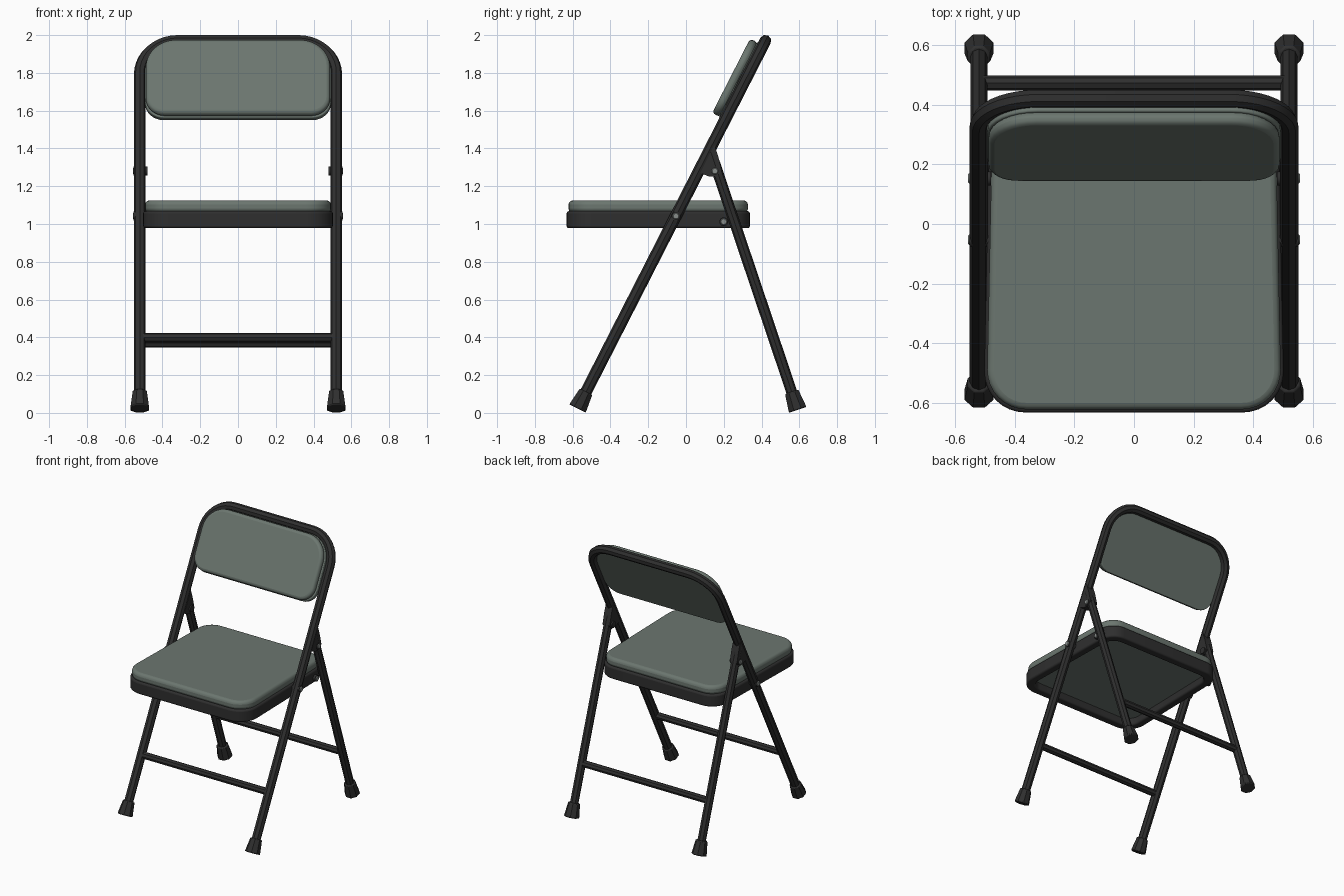
import bpy, bmesh
from math import sin, cos, pi, atan
from mathutils import Matrix, Vector

if "Cube" in bpy.data.objects:
    bpy.data.objects.remove(bpy.data.objects["Cube"])


def material(name, rgb, rough):
    m = bpy.data.materials.new(name)
    m.use_nodes = True
    m.diffuse_color = (*rgb, 1)
    node = m.node_tree.nodes["Principled BSDF"]
    node.inputs["Base Color"].default_value = (*rgb, 1)
    node.inputs["Roughness"].default_value = rough
    return m


BLACK = material("black_metal", (0.028, 0.028, 0.028), 0.5)
GREEN = material("grey_green_vinyl", (0.148, 0.182, 0.16), 0.7)
STEEL = material("rivet_steel", (0.25, 0.27, 0.26), 0.4)


def smooth(ob):
    bpy.ops.object.select_all(action='DESELECT')
    ob.select_set(True)
    bpy.context.view_layer.objects.active = ob
    bpy.ops.object.shade_smooth_by_angle(angle=0.6)


def finish(bm, name, mat, matrix=Matrix(), bevel=0, segments=3):
    bmesh.ops.recalc_face_normals(bm, faces=bm.faces)
    me = bpy.data.meshes.new(name)
    bm.to_mesh(me)
    bm.free()
    me.transform(matrix)
    ob = bpy.data.objects.new(name, me)
    bpy.context.collection.objects.link(ob)
    me.materials.append(mat)
    if bevel:
        mod = ob.modifiers.new("soft_edge", 'BEVEL')
        mod.width, mod.segments = bevel, segments
        mod.limit_method, mod.angle_limit = 'ANGLE', 0.9
    smooth(ob)
    return ob


def tube(name, points, radius, mat=BLACK):
    cu = bpy.data.curves.new(name, 'CURVE')
    cu.dimensions = '3D'
    cu.bevel_depth, cu.bevel_resolution, cu.use_fill_caps = radius, 2, True
    sp = cu.splines.new('POLY')
    sp.points.add(len(points) - 1)
    for p, co in zip(sp.points, points):
        p.co = (*co, 1)
    ob = bpy.data.objects.new(name, cu)
    bpy.context.collection.objects.link(ob)
    cu.materials.append(mat)
    bpy.ops.object.select_all(action='DESELECT')
    ob.select_set(True)
    bpy.context.view_layer.objects.active = ob
    bpy.ops.object.convert(target='MESH')
    smooth(bpy.context.object)


def cone(name, a, b, r1, r2, sides, mat, bevel=0):
    # tapered prism from point a to point b
    a, b = Vector(a), Vector(b)
    d = b - a
    bm = bmesh.new()
    bmesh.ops.create_cone(bm, cap_ends=True, segments=sides, radius1=r1, radius2=r2, depth=d.length,
                          matrix=Matrix.Rotation(pi / sides, 4, 'Z'))
    turn = d.to_track_quat('Z', 'Y').to_matrix().to_4x4()
    finish(bm, name, mat, Matrix.Translation((a + b) / 2) @ turn, bevel, 2)


def outline(w, y0, y1, r_low, r_high, taper=0, n=8):
    # rounded rectangle, slightly narrower toward its high end
    corners = ((1, y1, r_high, 0), (-1, y1, r_high, 1), (-1, y0, r_low, 2), (1, y0, r_low, 3))
    pts = []
    for sx, y, r, q in corners:
        sy = 1 if y == y1 else -1
        for i in range(n + 1):
            t = (q + i / n) * pi / 2
            px, py = sx * (w - r) + r * cos(t), y - sy * r + r * sin(t)
            pts.append((px * (1 - taper * (py - y0) / (y1 - y0)), py))
    return pts


def slab(name, pts, z0, z1, mat, matrix=Matrix(), bevel=0, hole=None):
    bm = bmesh.new()
    rows = [[bm.verts.new((x, y, z)) for x, y in p] for p in (pts, hole) if p for z in (z0, z1)]
    if hole:
        order = (rows[0], rows[1], rows[3], rows[2], rows[0])
        pairs = list(zip(order, order[1:]))
    else:
        pairs = [(rows[0], rows[1])]
        bm.faces.new(rows[0])
        bm.faces.new(rows[1])
    for a, b in pairs:
        for i in range(len(a)):
            bm.faces.new((a[i - 1], a[i], b[i], b[i - 1]))
    return finish(bm, name, mat, matrix, bevel)


# Tilted plane of the front frame: local x, local y up the frame, local z forward
LEAN = atan(0.511)
up, fwd = Vector((0, sin(LEAN), cos(LEAN))), Vector((0, -cos(LEAN), sin(LEAN)))
pivot = Vector((0, -0.055, 1.04))
PLANE = Matrix.Translation(pivot) @ Matrix((Vector((1, 0, 0)), up, fwd)).transposed().to_4x4()


def on_frame(x, s, f=0):
    return PLANE @ Vector((x, s, f))


def on_rear(x, z):
    return Vector((x, 0.597 - 0.337 * z, z))


# Front frame: one bent tube forming both legs and the back hoop
X, R, TOP, FOOT = 0.52, 0.2, 1.045, -1.142
arc = [(X - R + R * cos(i * pi / 20), TOP - R + R * sin(i * pi / 20)) for i in range(11)]
path = [(X, FOOT + 0.03)] + arc
path += [(-x, s) for x, s in reversed(path)]
tube("front_frame", [on_frame(x, s) for x, s in path], 0.031)

# Crossbars
tube("front_crossbar", [on_frame(sx * X, -0.72) for sx in (-1, 1)], 0.025)
tube("rear_crossbar", [on_rear(sx * X, 0.37) for sx in (-1, 1)], 0.025)

# Legs, feet, hinges and rivets on both sides
for side, sx in (("left", 1), ("right", -1)):
    x = sx * X
    tube(side + "_rear_leg", [on_rear(x, 0.04), on_rear(x, 1.38)], 0.029)
    cone(side + "_front_foot", on_frame(x, FOOT), on_frame(x, FOOT + 0.1), 0.053, 0.04, 8, BLACK, 0.006)
    cone(side + "_rear_foot", on_rear(x, 0.016), on_rear(x, 0.112), 0.053, 0.04, 8, BLACK, 0.006)
    # hinge plate between the front frame and the rear leg
    plate = [(0.075, 1.27), (0.12, 1.252), (0.17, 1.25), (0.19, 1.28), (0.17, 1.36), (0.15, 1.42)]
    bm = bmesh.new()
    face = bm.faces.new([bm.verts.new((sx * 0.49, y, z)) for y, z in plate])
    ext = bmesh.ops.extrude_face_region(bm, geom=[face])
    bmesh.ops.translate(bm, vec=(sx * 0.058, 0, 0),
                        verts=[v for v in ext["geom"] if isinstance(v, bmesh.types.BMVert)])
    finish(bm, side + "_hinge_plate", BLACK)
    for part, y, z, inner, outer in (("hinge", 0.153, 1.28, 0.48, 0.552),
                                     ("seat_pivot", -0.053, 1.042, 0.47, 0.552),
                                     ("seat_rear", 0.2, 1.012, 0.46, 0.505)):
        cone(f"{side}_{part}_collar", (sx * inner, y, z), (sx * outer, y, z), 0.024, 0.024, 12, BLACK)
        cone(f"{side}_{part}_rivet", (sx * outer, y, z), (sx * (outer + 0.005), y, z),
             0.018, 0.014, 12, STEEL)

# Seat: open-bottomed rim with a padded cushion set into it
slab("seat_rim", outline(0.505, -0.632, 0.338, 0.14, 0.12, 0.04), 0.978, 1.068, BLACK, bevel=0.012,
     hole=outline(0.445, -0.572, 0.278, 0.09, 0.08, 0.04))
slab("seat_cushion", outline(0.495, -0.622, 0.328, 0.135, 0.115, 0.04), 1.06, 1.125, GREEN, bevel=0.022)
slab("seat_underside", outline(0.455, -0.582, 0.288, 0.09, 0.08, 0.04), 1.03, 1.065, GREEN)

# Backrest: thin panel within the hoop and a cushion in front of it
slab("backrest_panel", outline(0.493, 0.57, 1.02, 0.1, 0.17), 0.0, 0.035, GREEN, PLANE, 0.006)
slab("backrest_cushion", outline(0.488, 0.575, 1.018, 0.1, 0.16), 0.03, 0.077, GREEN, PLANE, 0.02)
